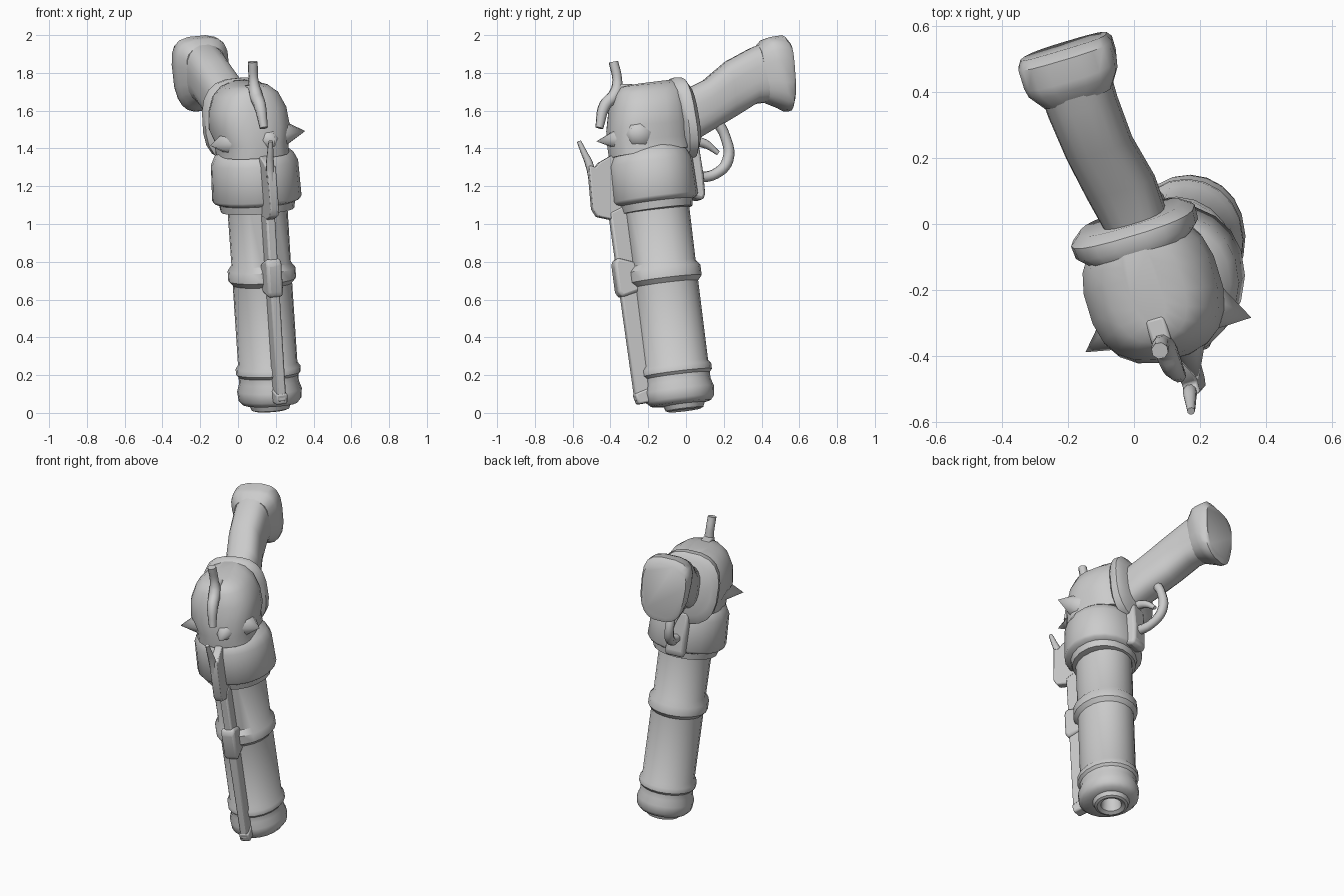
import bpy, bmesh, math
from mathutils import Vector

if "Cube" in bpy.data.objects:
    bpy.data.objects.remove(bpy.data.objects["Cube"])

# Tilted frame of the pistol: A = muzzle to rear, D = toward grip, W = sideways
O = Vector((0.173, -0.005, 0.0))
A = Vector((-0.066, -0.125, 1.0)).normalized()
D = Vector((-0.285, 0.958, 0.0))
D = (D - A * D.dot(A)).normalized()
W = D.cross(A).normalized()


def loc(s, d, w=0.0):
    return O + A * s + D * d + W * w


def side(y, z, w=0.0):
    """Point on the pistol's centre plane seen at (y, z) from the right."""
    det = A.y * D.z - D.y * A.z
    s = ((y - O.y) * D.z - D.y * z) / det
    d = (A.y * z - A.z * (y - O.y)) / det
    return loc(s, d, w)


def smooth(ob, angle=40):
    bpy.ops.object.select_all(action='DESELECT')
    ob.select_set(True)
    bpy.context.view_layer.objects.active = ob
    bpy.ops.object.shade_smooth_by_angle(angle=math.radians(angle))


def finish(name, bm, angle=40):
    bmesh.ops.recalc_face_normals(bm, faces=bm.faces)
    me = bpy.data.meshes.new(name)
    bm.to_mesh(me)
    bm.free()
    ob = bpy.data.objects.new(name, me)
    bpy.context.collection.objects.link(ob)
    smooth(ob, angle)
    return ob


def skin(name, rings, angle=40):
    bm = bmesh.new()
    rows = [[bm.verts.new(p) for p in r] for r in rings]
    n = len(rows[0])
    for a, b in zip(rows, rows[1:]):
        for i in range(n):
            j = (i + 1) % n
            bm.faces.new((a[i], a[j], b[j], b[i]))
    bm.faces.new(rows[0])
    bm.faces.new(rows[-1])
    return finish(name, bm, angle)


def lathe(name, profile, front=1.0, back=1.0, sides=20):
    """Turned part; front / back stretch the half away from / toward the grip."""
    def point(s, r, t):
        c = math.cos(t)
        k = back if c > 0 else (front if r > 0.12 else 1.0)
        return loc(s, r * c * k, r * math.sin(t))
    turns = [2 * math.pi * i / sides for i in range(sides)]
    return skin(name, [[point(s, r, t) for t in turns] for s, r in profile])


def loft(name, sections, power=2.5, taper=0.0, sides=20):
    """Sections: (y, z) of one edge, (y, z) of the other, half width, side offset."""
    def sq(v):
        return math.copysign(abs(v) ** (2 / power), v)
    rings = []
    for y1, z1, y2, z2, hw, off in sections:
        p, q = side(y1, z1, off), side(y2, z2, off)
        mid, half = (p + q) / 2, (p - q) / 2
        turns = [2 * math.pi * (i + 0.5) / sides for i in range(sides)]
        rings.append([mid + half * sq(math.cos(t))
                      + W * hw * sq(math.sin(t)) * (1 + taper * math.cos(t))
                      for t in turns])
    return skin(name, rings, 45)


def prism(name, outline, hw, off=0.0, bevel=0.01):
    ob = skin(name, [[side(y, z, off + k * hw) for y, z in outline] for k in (-1, 1)], 30)
    m = ob.modifiers.new("soft_edges", 'BEVEL')
    m.width, m.segments = bevel, 2
    return ob


def tube(name, pts, off=0.0):
    cu = bpy.data.curves.new(name, 'CURVE')
    cu.dimensions = '3D'
    cu.bevel_depth, cu.bevel_resolution, cu.resolution_u = 1.0, 2, 5
    cu.use_fill_caps = True
    sp = cu.splines.new('BEZIER')
    sp.bezier_points.add(len(pts) - 1)
    for b, (y, z, r) in zip(sp.bezier_points, pts):
        b.co = side(y, z, off)
        b.radius = r
        b.handle_left_type = b.handle_right_type = 'AUTO'
    ob = bpy.data.objects.new(name, cu)
    bpy.context.collection.objects.link(ob)
    bpy.ops.object.select_all(action='DESELECT')
    ob.select_set(True)
    bpy.context.view_layer.objects.active = ob
    bpy.ops.object.convert(target='MESH')
    smooth(bpy.context.view_layer.objects.active, 50)


def spike(name, base, tip, r, sides=6):
    axis = (tip - base).normalized()
    u = axis.cross(A).normalized()
    v = axis.cross(u)
    bm = bmesh.new()
    ring = [bm.verts.new(base + u * r * math.cos(t) + v * r * math.sin(t))
            for t in (2 * math.pi * i / sides for i in range(sides))]
    top = bm.verts.new(tip)
    bm.faces.new(ring)
    for i in range(sides):
        bm.faces.new((ring[i], ring[(i + 1) % sides], top))
    finish(name, bm, 80)


# Barrel with hollow muzzle, front bands and middle ring, fuller toward the rib
lathe("barrel", [
    (0.15, 0.05), (0.025, 0.062), (0.014, 0.085), (0.02, 0.10), (0.045, 0.11),
    (0.052, 0.145), (0.075, 0.165), (0.125, 0.170), (0.165, 0.157), (0.20, 0.157),
    (0.215, 0.170), (0.245, 0.170), (0.265, 0.156), (0.69, 0.156), (0.715, 0.178),
    (0.77, 0.178), (0.80, 0.156), (1.15, 0.158)], front=1.22)

# Drum collar
lathe("drum", [
    (1.08, 0.15), (1.085, 0.195), (1.125, 0.203), (1.135, 0.228), (1.15, 0.238),
    (1.34, 0.232), (1.385, 0.21), (1.42, 0.17)], front=1.05, back=0.88)

# Domed receiver
loft("receiver", [
    (-.395, 1.35, .02, 1.40, .185, -.01), (-.405, 1.42, .02, 1.46, .182, -.01),
    (-.405, 1.50, .01, 1.53, .208, -.015), (-.395, 1.60, .0, 1.62, .20, -.015),
    (-.375, 1.68, -.01, 1.70, .165, -.015), (-.35, 1.722, -.03, 1.745, .115, -.015),
    (-.30, 1.735, -.06, 1.765, .05, -.015)])

# Flange between receiver and grip
loft("back_plate", [
    (-.10, 1.75, -.03, 1.36, .16, -.015), (-.07, 1.775, -.01, 1.33, .192, -.015),
    (-.035, 1.775, .035, 1.34, .195, -.015), (-.005, 1.74, .055, 1.40, .16, -.015)], 2.7)

# Grip and flared shield-shaped butt
loft("grip", [
    (-.03, 1.70, .03, 1.43, .095, 0), (.10, 1.765, .13, 1.49, .107, -.01),
    (.22, 1.865, .26, 1.565, .103, -.03), (.35, 1.935, .38, 1.64, .107, -.035),
    (.42, 1.965, .47, 1.65, .110, -.035)], 2.7)
loft("butt", [
    (.38, 1.94, .42, 1.65, .105, -.035), (.415, 1.98, .50, 1.62, .140, -.035),
    (.44, 1.99, .535, 1.602, .146, -.035), (.505, 2.0, .56, 1.60, .146, -.035),
    (.535, 1.965, .566, 1.63, .134, -.035)], 3.0, .14)

# Top rib, its muzzle foot and middle clamp
prism("barrel_rib", [(-.16, .09), (-.265, .06), (-.405, 1.06), (-.28, 1.12)], .025, -.01)
prism("rib_foot", [(-.12, .07), (-.255, .045), (-.275, .10), (-.13, .16)], .032, -.01)
prism("rib_clamp", [(-.23, .65), (-.345, .61), (-.365, .64), (-.385, .79),
                    (-.37, .82), (-.25, .79)], .042, -.012, .015)

# Rear sight fin with a curved prong
prism("rear_fin", [
    (-.33, 1.04), (-.40, 1.025), (-.47, 1.04), (-.495, 1.08), (-.51, 1.25),
    (-.515, 1.31), (-.48, 1.30), (-.46, 1.325), (-.40, 1.36), (-.33, 1.36)],
    .024, -.012, .007)
tube("rear_prong", [(-.488, 1.22, .02), (-.508, 1.32, .022), (-.535, 1.38, .017),
                    (-.562, 1.44, .012)], -.018)

# Hammer
tube("hammer", [(-.38, 1.86, .026), (-.36, 1.765, .026), (-.37, 1.69, .036),
                (-.425, 1.63, .033), (-.455, 1.51, .022)], -.015)
prism("hammer_root", [(-.40, 1.66), (-.355, 1.74), (-.28, 1.74), (-.30, 1.62)], .03, -.015)

# Trigger, guard and guard mount
tube("trigger_guard", [(.16, 1.55, .03), (.205, 1.47, .027), (.222, 1.34, .03),
                       (.155, 1.265, .028), (.04, 1.245, .03)])
tube("trigger", [(.02, 1.44, .03), (.10, 1.425, .024), (.17, 1.375, .012)])
prism("guard_mount", [(-.02, 1.15), (.075, 1.12), (.09, 1.15), (.08, 1.26),
                      (.055, 1.42), (-.02, 1.42)], .06, 0, .02)

# Side and front spikes
spike("right_spike", loc(1.49, -.11, .14), loc(1.50, -.17, .242), .075)
spike("left_spike", loc(1.47, -.09, -.15), loc(1.47, -.13, -.275), .075)
spike("front_spike", loc(1.48, -.19, .03), loc(1.48, -.31, .03), .06)
